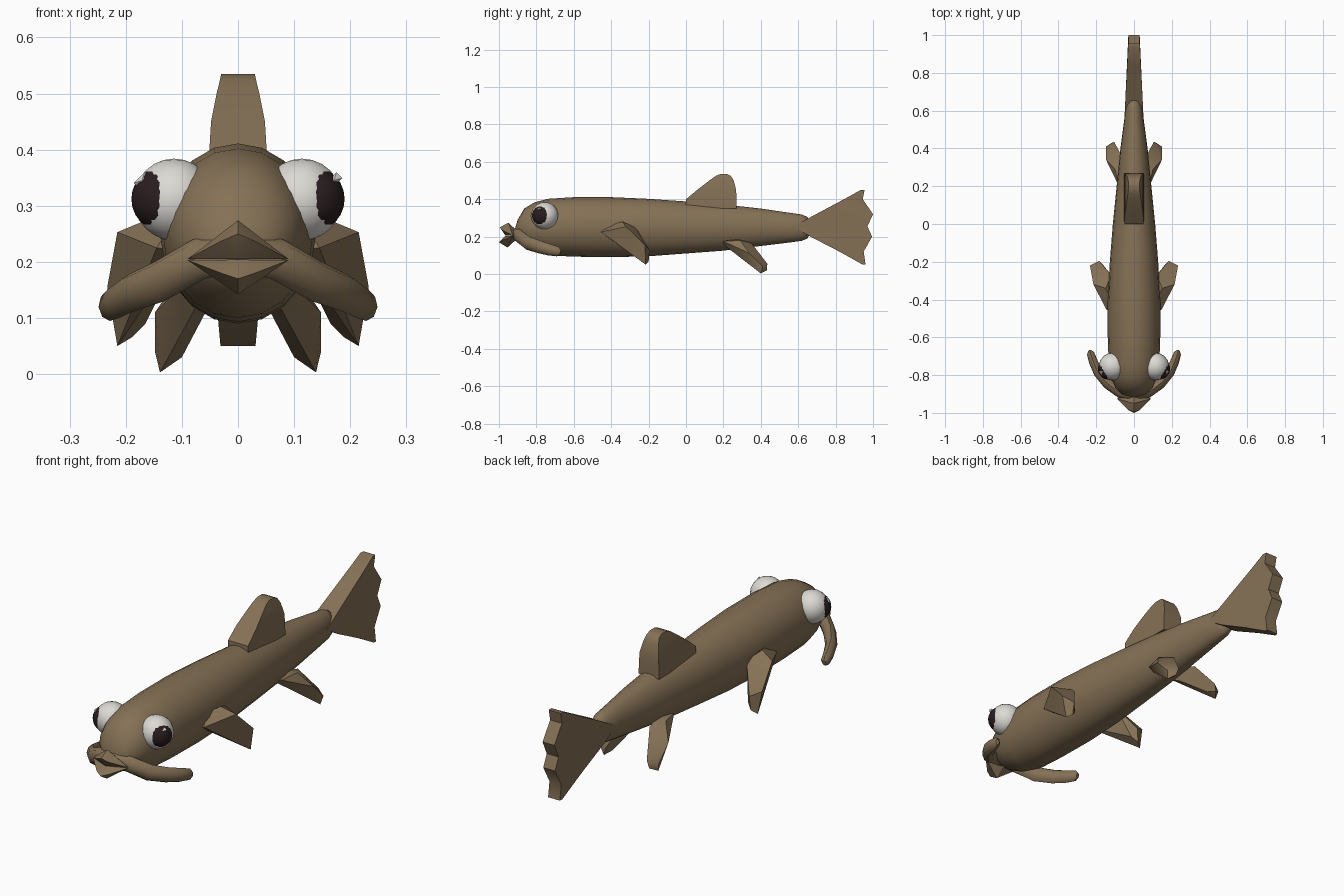
import bpy, bmesh, math
from mathutils import Vector


def material(name, rgb):
    m = bpy.data.materials.new(name)
    m.diffuse_color = (*rgb, 1)
    return m


BROWN = material("brown_skin", (0.235, 0.165, 0.092))
WHITE = material("eye_white", (0.72, 0.70, 0.66))
DARK = material("pupil_dark", (0.022, 0.012, 0.013))


def finish(name, bm, mat, angle=40):
    bmesh.ops.recalc_face_normals(bm, faces=bm.faces)
    me = bpy.data.meshes.new(name)
    bm.to_mesh(me)
    bm.free()
    me.materials.append(mat)
    ob = bpy.data.objects.new(name, me)
    bpy.context.collection.objects.link(ob)
    bpy.ops.object.select_all(action='DESELECT')
    ob.select_set(True)
    bpy.context.view_layer.objects.active = ob
    bpy.ops.object.shade_smooth_by_angle(angle=math.radians(angle))
    return ob


def loft(name, rings, mat, angle=40):
    """Skin a list of equal-length point rings and cap both ends."""
    bm = bmesh.new()
    vs = [[bm.verts.new(p) for p in r] for r in rings]
    n = len(vs[0])
    for a, b in zip(vs, vs[1:]):
        for i in range(n):
            j = (i + 1) % n
            bm.faces.new((a[i], a[j], b[j], b[i]))
    bm.faces.new(vs[0])
    bm.faces.new(vs[-1])
    return finish(name, bm, mat, angle)


def hull(name, pts, mat, angle=35):
    bm = bmesh.new()
    for p in pts:
        bm.verts.new(p)
    res = bmesh.ops.convex_hull(bm, input=bm.verts)
    loose = [v for v in bm.verts if not v.link_faces]
    bmesh.ops.delete(bm, geom=loose, context='VERTS')
    return finish(name, bm, mat, angle)


def ball(name, centre, radius, mat, u=18, v=12):
    bm = bmesh.new()
    bmesh.ops.create_uvsphere(bm, u_segments=u, v_segments=v, radius=radius)
    bmesh.ops.translate(bm, verts=bm.verts, vec=centre)
    return finish(name, bm, mat)


def mirrored(pts, s):
    return [(s * x, y, z) for x, y, z in pts]


# Body: (y, bottom z, top z, half width)
sections = [(-0.915, 0.20, 0.24, 0.025), (-0.90, 0.175, 0.29, 0.065),
            (-0.865, 0.145, 0.35, 0.10), (-0.81, 0.12, 0.383, 0.122),
            (-0.74, 0.10, 0.402, 0.134), (-0.60, 0.093, 0.411, 0.139),
            (-0.40, 0.09, 0.411, 0.139), (-0.20, 0.095, 0.402, 0.128),
            (0.0, 0.11, 0.388, 0.112), (0.20, 0.125, 0.372, 0.092),
            (0.40, 0.15, 0.35, 0.072), (0.55, 0.168, 0.328, 0.052),
            (0.62, 0.178, 0.318, 0.045), (0.65, 0.19, 0.305, 0.034),
            (0.66, 0.21, 0.285, 0.02)]
N = 20
loft("body", [[(w * math.cos(math.tau * i / N), y,
                (lo + hi) / 2 + (hi - lo) / 2 * math.sin(math.tau * i / N))
               for i in range(N)] for y, lo, hi, w in sections], BROWN, 60)


# Upright fins: rows of (z, front y, back y, front half width, back half width)
def upright_fin(name, rows):
    loft(name, [[(-f, a, z), (f, a, z), (g, b, z), (-g, b, z)]
                for z, a, b, f, g in rows], BROWN)


upright_fin("tail_fin", [
    (z, a, b, 0.05 - 0.05 * (a - 0.57), 0.03) for z, a, b in
    [(0.45, 0.935, 0.955), (0.40, 0.845, 0.945), (0.32, 0.695, 1.0),
     (0.255, 0.575, 0.97), (0.20, 0.665, 0.995), (0.12, 0.82, 0.95),
     (0.05, 0.945, 0.96)]])
upright_fin("dorsal_fin", [
    (0.35, 0.0, 0.27, 0.052, 0.052), (0.40, 0.0, 0.27, 0.051, 0.051),
    (0.45, 0.06, 0.268, 0.048, 0.048), (0.50, 0.125, 0.255, 0.038, 0.038),
    (0.525, 0.16, 0.24, 0.032, 0.032), (0.535, 0.185, 0.22, 0.03, 0.03)])

pectoral = [(0.10, -0.45, 0.22), (0.145, -0.455, 0.225), (0.12, -0.40, 0.265),
            (0.15, -0.34, 0.28), (0.215, -0.32, 0.253), (0.12, -0.27, 0.25),
            (0.14, -0.36, 0.165), (0.233, -0.22, 0.155), (0.215, -0.215, 0.05),
            (0.185, -0.195, 0.13), (0.165, -0.215, 0.09), (0.19, -0.20, 0.065)]
pelvic = [(0.05, 0.19, 0.165), (0.08, 0.20, 0.175), (0.05, 0.27, 0.19),
          (0.10, 0.29, 0.18), (0.06, 0.35, 0.165), (0.05, 0.26, 0.125),
          (0.148, 0.34, 0.11), (0.148, 0.41, 0.04), (0.139, 0.40, 0.003),
          (0.105, 0.435, 0.055), (0.10, 0.39, 0.03), (0.115, 0.432, 0.02)]

# Barbel path: centre and radius
barbel = [((0.0, -0.915, 0.215), 0.03), ((0.07, -0.895, 0.205), 0.037),
          ((0.14, -0.845, 0.165), 0.037), ((0.19, -0.785, 0.145), 0.034),
          ((0.215, -0.73, 0.13), 0.031), ((0.23, -0.685, 0.12), 0.026),
          ((0.234, -0.67, 0.116), 0.012)]

for s, side in ((-1, "left"), (1, "right")):
    hull(f"pectoral_fin_{side}", mirrored(pectoral, s), BROWN)
    hull(f"pelvic_fin_{side}", mirrored(pelvic, s), BROWN)

    # Barbel
    rings = []
    for k, (c, r) in enumerate(barbel):
        d = Vector(barbel[min(k + 1, 6)][0]) - Vector(barbel[max(k - 1, 0)][0])
        u = d.cross(Vector((0, 0, 1))).normalized()
        v = u.cross(d).normalized()
        ring = [Vector(c) + r * (u * 0.75 * math.cos(math.tau * i / 8)
                                 + v * math.sin(math.tau * i / 8)) for i in range(8)]
        rings.append(mirrored(ring, s))
    loft(f"barbel_{side}", rings, BROWN, 45)

    # Eye, pupil and glint
    eye = Vector((s * 0.114, -0.755, 0.311))
    look = Vector((s * 0.85, -0.5, 0.05)).normalized()
    ball(f"eye_{side}", eye, 0.073, WHITE)
    ball(f"pupil_{side}", eye + look * 0.022, 0.058, DARK)
    x, y, z = s * 0.171, -0.783, 0.345
    r = 0.015
    hull(f"glint_{side}", [(x + a * r, y + b * r, z + c * r) for a, b, c in
                           [(1, 0, 0.3), (-1, 0, -0.3), (0, 1, 0), (0, -1, 0),
                            (0.3, 0, 1), (-0.3, 0, -1)]], WHITE)

# Lips
for name, pts in {
    "upper_lip": [(0.09, -0.925, 0.205), (-0.09, -0.925, 0.205), (0, -0.95, 0.274),
                  (0, -0.995, 0.25), (0.03, -0.985, 0.237), (-0.03, -0.985, 0.237),
                  (0, -0.965, 0.205), (0, -0.89, 0.22)],
    "lower_lip": [(0.09, -0.925, 0.203), (-0.09, -0.925, 0.203), (0, -0.955, 0.142),
                  (0, -1.0, 0.17), (0.03, -0.985, 0.18), (-0.03, -0.985, 0.18),
                  (0, -0.965, 0.204), (0, -0.89, 0.20)],
}.items():
    hull(name, pts, BROWN, 25)
